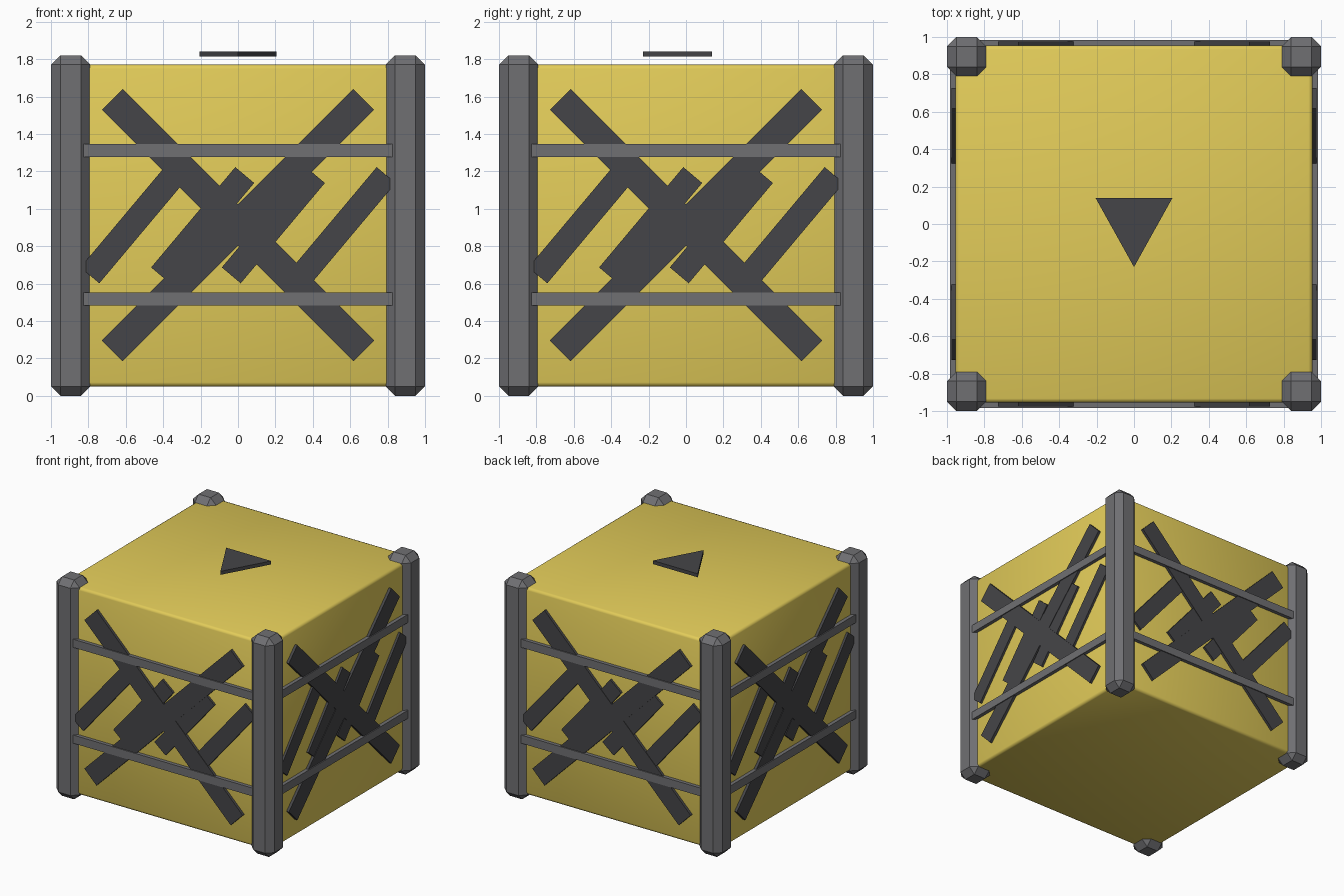
import bpy, bmesh
from math import radians, pi
from mathutils import Matrix

if "Cube" in bpy.data.objects:
    bpy.data.objects.remove(bpy.data.objects["Cube"])


def material(name, rgb):
    m = bpy.data.materials.new(name)
    m.diffuse_color = (*rgb, 1)
    m.use_nodes = True
    m.node_tree.nodes["Principled BSDF"].inputs["Base Color"].default_value = m.diffuse_color
    return m


YELLOW = material("yellow", (0.76, 0.6, 0.1))
GREY = material("grey", (0.16, 0.16, 0.17))
DARK = material("dark", (0.06, 0.06, 0.065))


def add_object(name, bm, mat, matrix=Matrix()):
    bmesh.ops.recalc_face_normals(bm, faces=bm.faces[:])
    mesh = bpy.data.meshes.new(name)
    bm.to_mesh(mesh)
    bm.free()
    mesh.materials.append(mat)
    ob = bpy.data.objects.new(name, mesh)
    bpy.context.collection.objects.link(ob)
    ob.matrix_world = matrix
    return ob


def box(name, size, centre, mat, turn=Matrix(), tilt=0, bevel=0, segments=1):
    """Box tilted in the xz plane, then turned about the crate's z axis."""
    bm = bmesh.new()
    bmesh.ops.create_cube(bm, size=1)
    bmesh.ops.scale(bm, vec=size, verts=bm.verts[:])
    if bevel:
        bmesh.ops.bevel(bm, geom=bm.edges[:], offset=bevel, segments=segments,
                        profile=0.5, affect='EDGES')
    place = turn @ Matrix.Translation(centre) @ Matrix.Rotation(-radians(tilt), 4, 'Y')
    return add_object(name, bm, mat, place)


# Softly rounded crate body
body = box("crate_body", (1.91, 1.91, 1.72), (0, 0, 0.91), YELLOW, bevel=0.022, segments=2)
for p in body.data.polygons:
    p.use_smooth = True

# Everything on the front repeats on all four sides
MID = 0.912
for side in range(4):
    turn = Matrix.Rotation(side * pi / 2, 4, 'Z')
    # Chamfered corner post
    box("corner_post", (0.21, 0.21, 1.82), (-0.895, -0.895, 0.91), GREY, turn, bevel=0.05)
    # Horizontal rails
    for z in (0.517, 1.312):
        box("rail", (1.65, 0.05, 0.068), (0, -0.96, z), GREY, turn)
    # Crossed braces
    for tilt in (45, -45):
        box("cross_brace", (1.9, 0.04, 0.157), (0, -0.957, MID), DARK, turn, tilt)
    # Slanted stripes
    for x in (-0.567, -0.189, 0.189, 0.567):
        box("slanted_stripe", (0.70, 0.04, 0.132), (x, -0.953, MID), DARK, turn, 50)

# Floating triangular marker above the lid
bm = bmesh.new()
tri = bm.faces.new([bm.verts.new(v) for v in
                    ((-0.206, 0.14, 1.813), (0, -0.23, 1.813), (0.206, 0.14, 1.813))])
top = bmesh.ops.extrude_face_region(bm, geom=[tri])["geom"]
bmesh.ops.translate(bm, vec=(0, 0, 0.029),
                    verts=[g for g in top if isinstance(g, bmesh.types.BMVert)])
add_object("lid_marker", bm, DARK)
